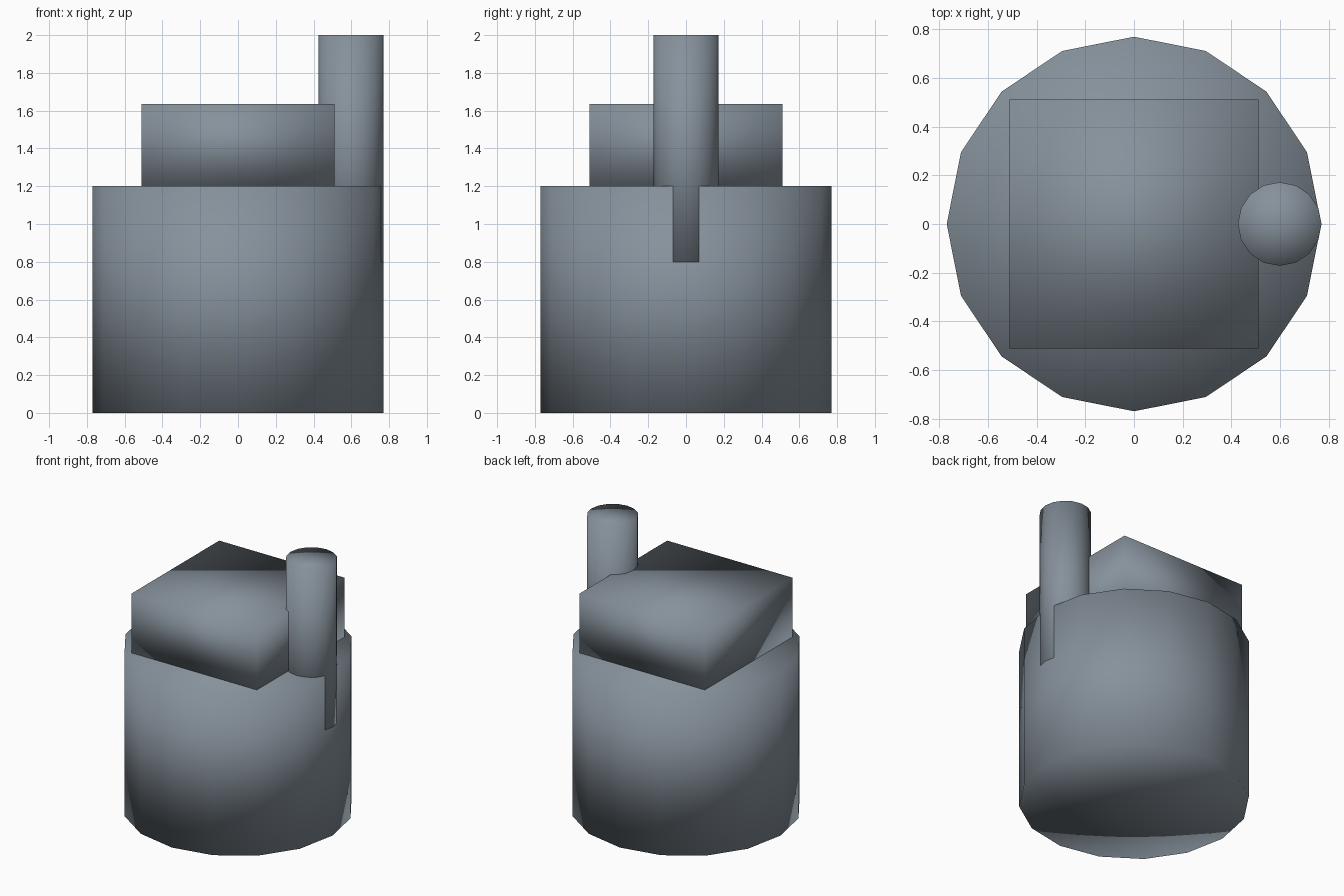
import bpy

if "Cube" in bpy.data.objects:
    bpy.data.objects.remove(bpy.data.objects["Cube"])

# Dark slate grey for every part
slate = bpy.data.materials.new("slate")
slate.diffuse_color = (0.24, 0.285, 0.33, 1)
slate.use_nodes = True
slate.node_tree.nodes["Principled BSDF"].inputs["Base Color"].default_value = slate.diffuse_color


def finish(name):
    obj = bpy.context.object
    obj.name = name
    obj.data.materials.append(slate)
    bpy.ops.object.shade_smooth()


def cylinder(name, radius, x, z0, z1):
    bpy.ops.mesh.primitive_cylinder_add(vertices=16, radius=radius, depth=z1 - z0,
                                        end_fill_type='TRIFAN',
                                        location=(x, 0, (z0 + z1) / 2))
    finish(name)


# Round main body
cylinder("body", 0.77, 0, 0, 1.2)

# Pipe sunk into the right edge of the body
cylinder("pipe", 0.172, 0.599, 0.8, 2.0)

# Square block on top
bpy.ops.mesh.primitive_cube_add(size=1, location=(0, 0, 1.418))
bpy.context.object.scale = (1.024, 1.024, 0.436)
bpy.ops.object.transform_apply(location=False, rotation=False, scale=True)
finish("top_block")
